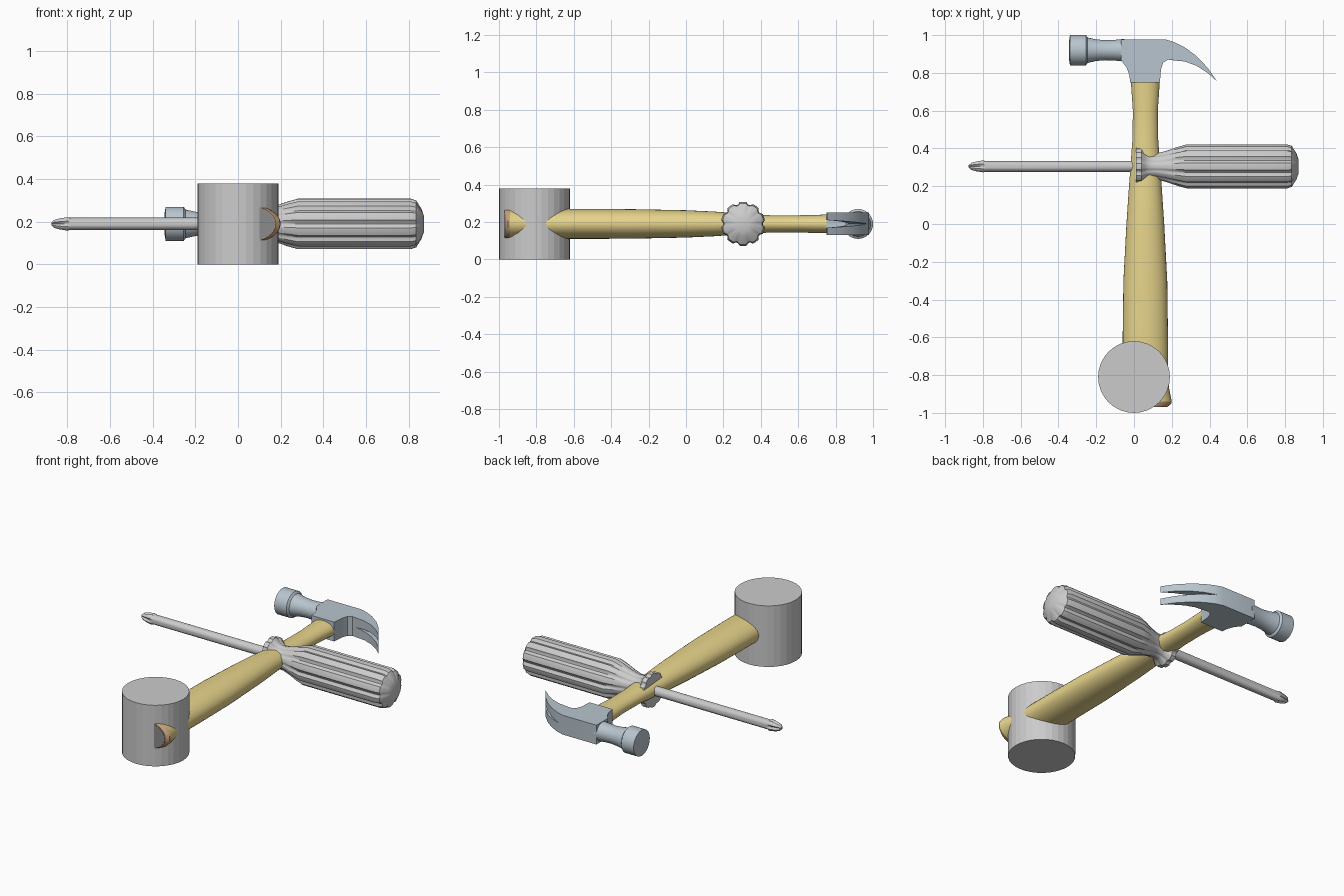
import bpy, bmesh, math

if "Cube" in bpy.data.objects:
    bpy.data.objects.remove(bpy.data.objects["Cube"])

Z = 0.19  # shared centre height of all tools


def material(name, rgb):
    m = bpy.data.materials.new(name)
    m.diffuse_color = (*rgb, 1)
    m.use_nodes = True
    m.node_tree.nodes["Principled BSDF"].inputs["Base Color"].default_value = m.diffuse_color
    return m


wood = material("wood", (0.80, 0.66, 0.26))
steel = material("steel", (0.48, 0.56, 0.62))
brown = material("brown", (0.58, 0.36, 0.20))
dark = material("dark", (0.26, 0.26, 0.26))


def finish(name, bm, mat=None, smooth=35):
    bmesh.ops.recalc_face_normals(bm, faces=bm.faces)
    me = bpy.data.meshes.new(name)
    bm.to_mesh(me)
    bm.free()
    ob = bpy.data.objects.new(name, me)
    bpy.context.collection.objects.link(ob)
    if mat:
        me.materials.append(mat)
    bpy.ops.object.select_all(action='DESELECT')
    bpy.context.view_layer.objects.active = ob
    ob.select_set(True)
    if smooth:
        bpy.ops.object.shade_smooth_by_angle(angle=math.radians(smooth))
    return ob


def loft(name, rings, axis, centre, mat=None, sides=32, flutes=0, smooth=35):
    """Rings are (position, half width, half height, flute depth)."""
    bm = bmesh.new()
    loops = []
    for p, a, b, depth in rings:
        loop = []
        for i in range(sides):
            t = 2 * math.pi * i / sides
            k = 1 - depth * max(0, math.cos(flutes * t)) if flutes else 1
            u, w = centre + a * k * math.cos(t), Z + b * k * math.sin(t)
            loop.append(bm.verts.new((p, u, w) if axis == 'x' else (u, p, w)))
        loops.append(loop)
    for l, m in zip(loops, loops[1:]):
        for i in range(sides):
            j = (i + 1) % sides
            bm.faces.new((l[i], l[j], m[j], m[i]))
    bm.faces.new(loops[0])
    bm.faces.new(loops[-1])
    return finish(name, bm, mat, smooth)


def extrude(name, pts, z0, z1, mat=None):
    bm = bmesh.new()
    lo = [bm.verts.new((x, y, z0)) for x, y in pts]
    hi = [bm.verts.new((x, y, z1)) for x, y in pts]
    bm.faces.new(lo)
    bm.faces.new(hi)
    for i in range(len(pts)):
        j = (i + 1) % len(pts)
        bm.faces.new((lo[i], lo[j], hi[j], hi[i]))
    return finish(name, bm, mat, 30)


# Upright cylinder
bpy.ops.mesh.primitive_cylinder_add(vertices=32, radius=0.19, depth=0.38,
                                    location=(0, -0.81, Z))
bpy.context.object.name = "post_cylinder"

# Hammer handle, rim and end face
loft("hammer_handle", [(y, a, b, 0) for y, a, b in (
    (0.76, 0.077, 0.050), (0.60, 0.066, 0.046), (0.45, 0.068, 0.046),
    (0.30, 0.079, 0.055), (0.15, 0.090, 0.066), (0.0, 0.100, 0.073),
    (-0.3, 0.116, 0.079), (-0.6, 0.120, 0.080), (-0.78, 0.120, 0.078),
    (-0.87, 0.126, 0.080), (-0.94, 0.140, 0.087))], 'y', 0.06, wood)
loft("handle_rim", [(-0.94, 0.140, 0.087, 0), (-0.952, 0.137, 0.086, 0),
                    (-0.968, 0.117, 0.082, 0)], 'y', 0.06, brown)
loft("handle_end", [(-0.967, 0.114, 0.079, 0), (-0.970, 0.114, 0.079, 0)],
     'y', 0.06, dark)

# Hammer striking face and neck
loft("hammer_face", [(x, r, r, 0) for x, r in (
    (-0.345, 0.045), (-0.339, 0.08), (-0.255, 0.08), (-0.245, 0.067),
    (-0.20, 0.057), (-0.15, 0.053), (-0.10, 0.055), (-0.05, 0.060))],
    'x', 0.92, steel)

# Hammer head block with curved claw
claw = extrude("hammer_head", [
    (-0.02, 0.75), (-0.025, 0.79), (-0.04, 0.83), (-0.068, 0.865),
    (-0.068, 0.978), (0.165, 0.978), (0.215, 0.962), (0.27, 0.934),
    (0.33, 0.89), (0.39, 0.827), (0.44, 0.755), (0.39, 0.80),
    (0.33, 0.838), (0.27, 0.86), (0.18, 0.87), (0.155, 0.855),
    (0.143, 0.82), (0.137, 0.75)], Z - 0.06, Z + 0.06, steel)

# V-shaped slot splitting the claw
bm = bmesh.new()
wedge = [(0.20, 0), (0.46, -0.022), (0.46, 0.022)]
a, b = ([bm.verts.new((x, y, Z + z)) for x, z in wedge] for y in (0.70, 1.05))
bm.faces.new(a)
bm.faces.new(b)
for i in range(3):
    j = (i + 1) % 3
    bm.faces.new((a[i], a[j], b[j], b[i]))
cutter = finish("slot_cutter", bm, None, 0)
cutter.hide_render = True
mod = claw.modifiers.new("slot", 'BOOLEAN')
mod.operation, mod.object, mod.solver = 'DIFFERENCE', cutter, 'EXACT'
bpy.context.view_layer.objects.active = claw
bpy.ops.object.modifier_apply(modifier="slot")
bpy.data.objects.remove(cutter)

# Screwdriver shaft with cross tip
loft("screwdriver_shaft", [(x, r, r, d) for x, r, d in (
    (-0.875, 0.007, 0.2), (-0.862, 0.020, 0.5), (-0.835, 0.028, 0.5),
    (-0.80, 0.034, 0.25), (-0.785, 0.029, 0), (0.03, 0.029, 0))],
    'x', 0.305, None, 32, 4)

# Fluted screwdriver handle
loft("screwdriver_handle", [(x, r, r, d) for x, r, d in (
    (0.01, 0.104, 0.08), (0.04, 0.104, 0.08), (0.058, 0.085, 0.06),
    (0.08, 0.071, 0.04), (0.12, 0.070, 0.04), (0.17, 0.083, 0.06),
    (0.23, 0.104, 0.09), (0.28, 0.118, 0.11), (0.81, 0.118, 0.11),
    (0.835, 0.110, 0.09), (0.86, 0.070, 0.04), (0.872, 0.035, 0))],
    'x', 0.305, None, 80, 10)
